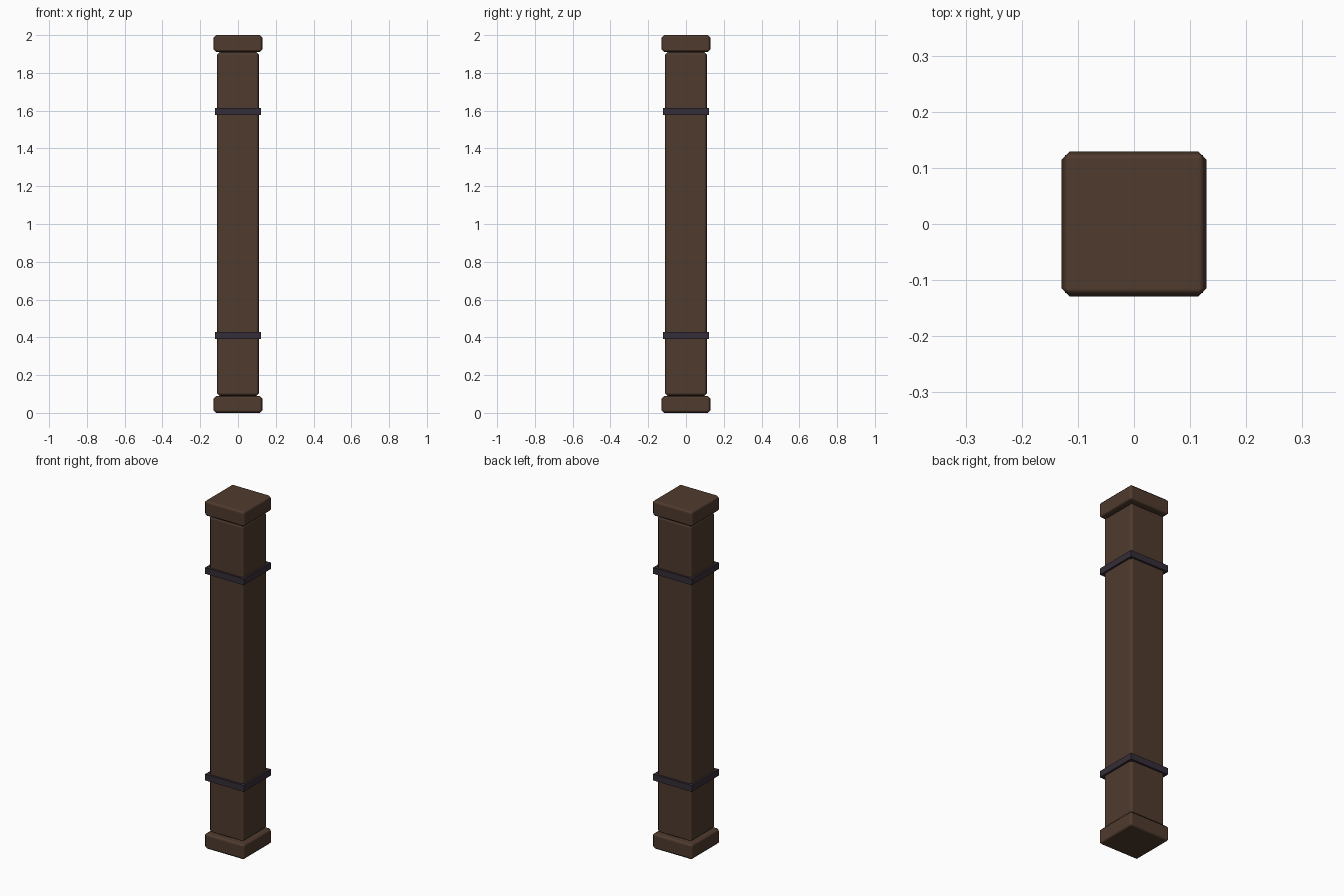
import bpy

old = bpy.data.objects.get("Cube")
if old:
    bpy.data.objects.remove(old, do_unlink=True)


def make_material(name, rgb):
    mat = bpy.data.materials.new(name)
    mat.use_nodes = True
    color = (*rgb, 1.0)
    mat.diffuse_color = color
    bsdf = mat.node_tree.nodes["Principled BSDF"]
    bsdf.inputs["Base Color"].default_value = color
    bsdf.inputs["Roughness"].default_value = 0.8
    return mat


wood = make_material("dark brown wood", (0.078, 0.043, 0.027))
iron = make_material("dark purple iron", (0.036, 0.026, 0.039))


def square_block(name, width, bottom, top, mat, bevel=0.0):
    """Square block centred on the vertical axis, optionally chamfered."""
    bpy.ops.mesh.primitive_cube_add(size=1, location=(0, 0, (bottom + top) / 2))
    obj = bpy.context.object
    obj.name = name
    obj.scale = (width, width, top - bottom)
    bpy.ops.object.transform_apply(location=False, rotation=False, scale=True)
    obj.data.materials.append(mat)
    if bevel:
        # Single chamfer with flat main faces and softly shaded edges
        bpy.ops.object.shade_smooth()
        mod = obj.modifiers.new("chamfer", "BEVEL")
        mod.width = bevel
        mod.segments = 1
        mod.harden_normals = True
    return obj


# Wooden post with a base and a cap
square_block("shaft", 0.224, 0.09, 1.91, wood, 0.016)
square_block("base", 0.258, 0.0, 0.09, wood, 0.014)
square_block("cap", 0.258, 1.91, 2.0, wood, 0.014)

# Metal bands around the shaft
for name, z in (("lower_band", 0.41), ("upper_band", 1.596)):
    square_block(name, 0.246, z - 0.018, z + 0.018, iron)
